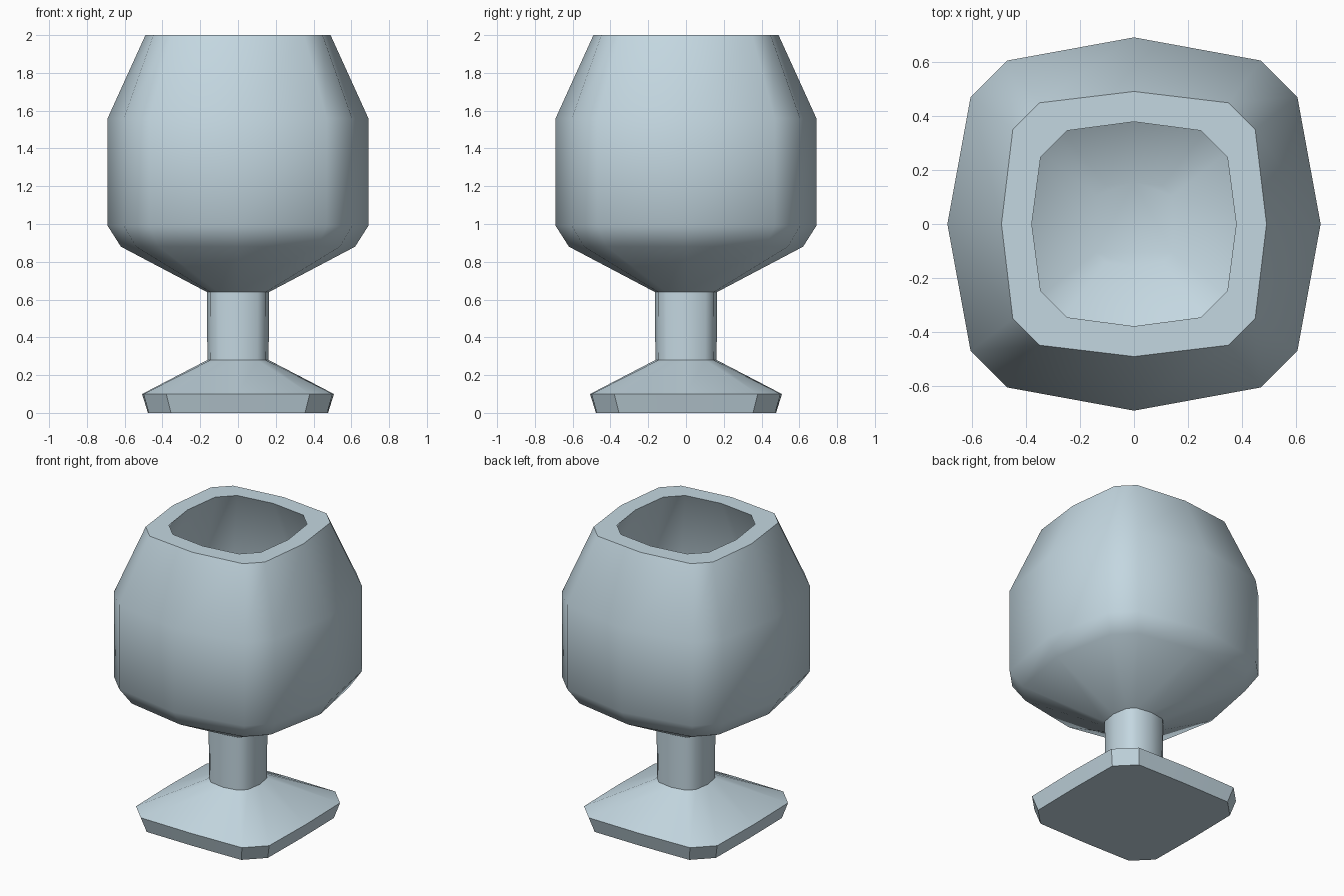
import bpy, bmesh, math

if "Cube" in bpy.data.objects:
    bpy.data.objects.remove(bpy.data.objects["Cube"])

mat = bpy.data.materials.new("pale_blue_grey")
mat.diffuse_color = (0.55, 0.68, 0.75, 1)
mat.use_nodes = True
mat.node_tree.nodes["Principled BSDF"].inputs["Base Color"].default_value = mat.diffuse_color


def ring(bm, z, a, b, c):
    """Rounded-square section: a = mid-side reach, b/c = chamfered corner."""
    pts = []
    for k in range(4):
        co, si = round(math.cos(k * math.pi / 2)), round(math.sin(k * math.pi / 2))
        for x, y in ((a, 0), (b, c), (c, b)):
            pts.append(bm.verts.new((x * co - y * si, x * si + y * co, z)))
    return pts


def loft(name, rings):
    bm = bmesh.new()
    loops = [ring(bm, *r) for r in rings]
    for lo, hi in zip(loops, loops[1:]):
        for i in range(12):
            j = (i + 1) % 12
            bm.faces.new((lo[i], lo[j], hi[j], hi[i]))
    bm.faces.new(loops[0])
    bm.faces.new(loops[-1])
    bmesh.ops.recalc_face_normals(bm, faces=bm.faces)
    me = bpy.data.meshes.new(name)
    bm.to_mesh(me)
    bm.free()
    me.materials.append(mat)
    ob = bpy.data.objects.new(name, me)
    bpy.context.collection.objects.link(ob)
    bpy.ops.object.select_all(action='DESELECT')
    ob.select_set(True)
    bpy.context.view_layer.objects.active = ob
    bpy.ops.object.shade_smooth_by_angle(angle=math.radians(37))


# whole goblet as one profile: foot, stem, bowl outside, rim, bowl inside
loft("goblet", [
    (0.00, 0.477, 0.472, 0.355),   # foot underside
    (0.10, 0.508, 0.500, 0.380),   # foot edge
    (0.28, 0.162, 0.145, 0.102),   # stem bottom
    (0.64, 0.165, 0.148, 0.105),   # stem top
    (0.88, 0.620, 0.540, 0.420),   # bowl shoulder
    (0.99, 0.690, 0.604, 0.470),
    (1.56, 0.690, 0.604, 0.470),
    (2.00, 0.490, 0.448, 0.350),   # outer rim
    (2.00, 0.378, 0.345, 0.248),   # inner rim
    (1.54, 0.580, 0.505, 0.385),   # inside of bowl
    (1.03, 0.580, 0.505, 0.385),
    (0.94, 0.510, 0.445, 0.345),
    (0.77, 0.155, 0.142, 0.105),   # inside floor
])
